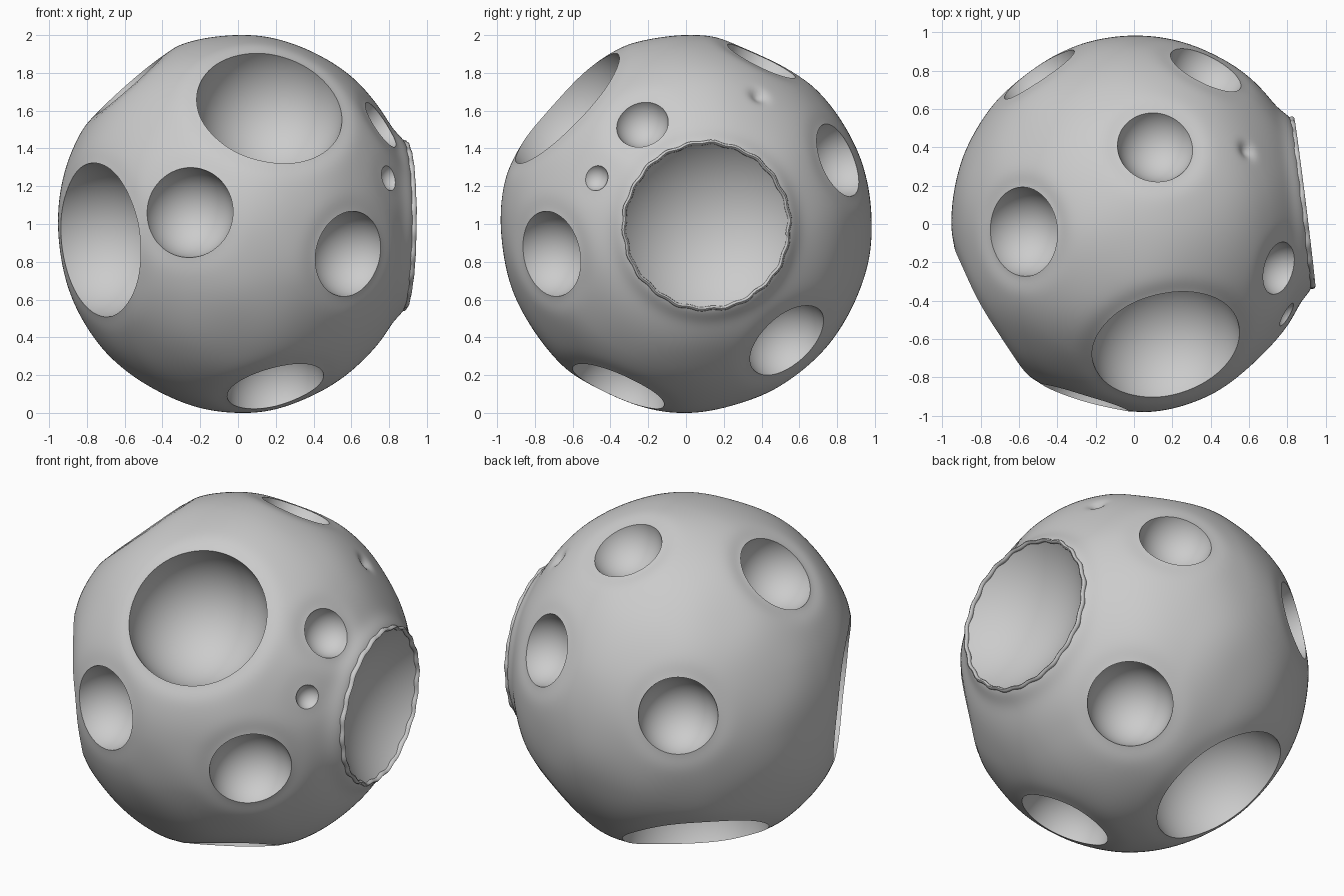
import bpy, math
from mathutils import Vector, noise

if "Cube" in bpy.data.objects:
    bpy.data.objects.remove(bpy.data.objects["Cube"])

CENTRE = Vector((0, 0, 1))

# One plain grey stone
stone = bpy.data.materials.new("grey_stone")
stone.use_nodes = True
grey = (0.6, 0.6, 0.6, 1)
stone.diffuse_color = grey
stone.node_tree.nodes["Principled BSDF"].inputs["Base Color"].default_value = grey

# Craters: rim centre from the body centre, rim radius, depth / radius, rim swell
LARGE = ((0.88, 0.11, -0.01), 0.44, 0.42, 0.025)
CRATERS = [
    LARGE,
    ((0.165, -0.618, 0.602), 0.392, 0.95, -0.018),
    ((-0.253, -0.9, 0.06), 0.237, 0.85, -0.006),
    ((-0.738, -0.465, -0.085), 0.41, 0.92, -0.008),
    ((0.2, -0.36, -0.865), 0.262, 1, -0.008),
    ((0.81, -0.48, 0.245), 0.073, 0.8, -0.004),
    ((0.38, 0.81, 0.34), 0.205, 0.85, -0.01),
    ((-0.57, -0.04, 0.727), 0.232, 0.9, -0.02),
    ((0.472, 0.53, -0.61), 0.236, 1, -0.01),
    ((-0.31, 0.35, -0.75), 0.405, 0.97, -0.008),
    ((-0.495, 0.78, 0.165), 0.22, 0.85, -0.01),
    ((0.593, -0.722, -0.16), 0.23, 0.9, -0.012),
    ((0.755, -0.23, 0.525), 0.14, 0.8, -0.012),
    ((0.11, 0.395, 0.85), 0.195, 0.7, -0.02),
]
DIMPLE, DIMPLE_R = Vector((0.59, 0.385, 0.68)), 0.065


def activate(obj):
    bpy.ops.object.select_all(action='DESELECT')
    obj.select_set(True)
    bpy.context.view_layer.objects.active = obj


def spread(p, centre):
    """Distance along the surface from p to the spot under a crater's centre."""
    return (p - Vector(centre).normalized() * p.length).length


def sculpt(direction):
    """Point of the uneven globe in a direction, with rim swells and a dimple."""
    p = Vector((direction.x * 0.953, direction.y * 0.983, direction.z))
    height = 0.007 * noise.noise(direction * 3)
    for centre, r, _, swell in CRATERS:
        gap = (spread(p, centre) - r) / 0.07
        height += swell * math.exp(-gap * gap)
    height -= 0.03 * math.exp(-(spread(p, DIMPLE) / DIMPLE_R * 1.5) ** 2)
    return p + direction * height


# Globe
bpy.ops.mesh.primitive_ico_sphere_add(subdivisions=7, radius=1, location=CENTRE)
globe = bpy.context.object
globe.name = "cratered_globe"
globe.data.materials.append(stone)
for v in globe.data.vertices:
    v.co = sculpt(v.co.normalized())

# Craters cut out as spherical bowls
for i, (centre, r, depth, _) in enumerate(CRATERS):
    axis, d = Vector(centre), depth * r
    bowl_r = (r * r + d * d) / (2 * d)
    spot = CENTRE + axis.normalized() * (axis.length + bowl_r - d)
    bpy.ops.mesh.primitive_ico_sphere_add(subdivisions=6, radius=bowl_r, location=spot)
    cutter = bpy.context.object
    cutter.name = f"crater_cutter_{i}"
    cutter.data.materials.append(stone)
    cutter.hide_render = True
    activate(globe)
    cut = globe.modifiers.new("crater", 'BOOLEAN')
    cut.operation, cut.solver, cut.object = 'DIFFERENCE', 'MANIFOLD', cutter
    bpy.ops.object.modifier_apply(modifier=cut.name)
    bpy.data.objects.remove(cutter)

activate(globe)
bpy.ops.object.shade_smooth_by_angle(angle=math.radians(30))

# Thin wavy lip around the largest crater
centre, r = Vector(LARGE[0]), LARGE[1]
bpy.ops.mesh.primitive_torus_add(major_radius=r, minor_radius=0.011,
                                 major_segments=144, minor_segments=8,
                                 location=CENTRE + centre)
lip = bpy.context.object
lip.name = "large_crater_lip"
lip.data.materials.append(stone)
for v in lip.data.vertices:
    a = math.atan2(v.co.y, v.co.x)
    wave = 1 + 0.01 * math.sin(22 * a) + 0.005 * math.sin(9 * a)
    v.co.x *= wave
    v.co.y *= wave
    v.co.z = v.co.z * 1.5 - 0.005
lip.rotation_euler = centre.to_track_quat('Z', 'Y').to_euler()
activate(lip)
bpy.ops.object.shade_smooth_by_angle(angle=math.radians(50))
